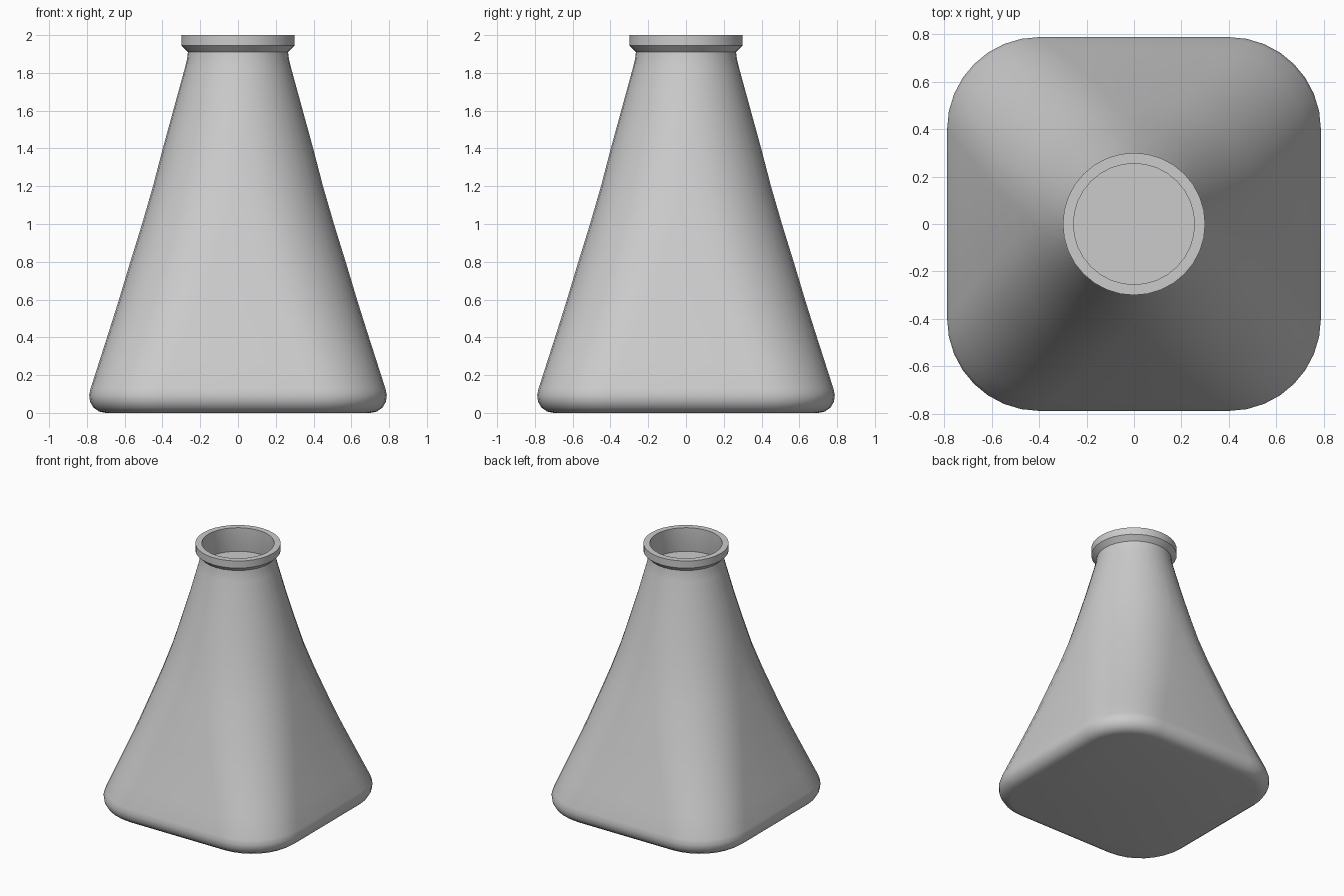
import bpy, bmesh, math

if "Cube" in bpy.data.objects:
    bpy.data.objects.remove(bpy.data.objects["Cube"])

SEG = 8  # segments per rounded corner


def ring(bm, w, f, z):
    """Rounded square: half width w, half length of the flat side f."""
    verts = []
    for q in range(4):
        base = q * math.pi / 2
        cx = f if q in (0, 3) else -f
        cy = f if q in (0, 1) else -f
        for i in range(SEG + 1):
            a = base + i / SEG * math.pi / 2
            verts.append(bm.verts.new((cx + (w - f) * math.cos(a),
                                       cy + (w - f) * math.sin(a), z)))
    return verts


def loft(name, sections, cap_start=False, cap_end=False):
    bm = bmesh.new()
    rings = [ring(bm, *s) for s in sections]
    n = len(rings[0])
    for a, b in zip(rings, rings[1:]):
        for i in range(n):
            j = (i + 1) % n
            bm.faces.new((a[i], a[j], b[j], b[i]))
    if cap_start:
        bm.faces.new(rings[0][::-1])
    if cap_end:
        bm.faces.new(rings[-1])
    bmesh.ops.remove_doubles(bm, verts=bm.verts, dist=0.0005)
    mesh = bpy.data.meshes.new(name)
    bm.to_mesh(mesh)
    bm.free()
    ob = bpy.data.objects.new(name, mesh)
    bpy.context.collection.objects.link(ob)
    bpy.ops.object.select_all(action='DESELECT')
    ob.select_set(True)
    bpy.context.view_layer.objects.active = ob
    bpy.ops.object.shade_smooth_by_angle(angle=math.radians(35))
    return ob


# Flask body: rounded-square foot blending into a round neck
body = [(0.70, 0.40, 0.0), (0.735, 0.40, 0.007), (0.764, 0.40, 0.027),
        (0.783, 0.40, 0.058), (0.788, 0.40, 0.095), (0.78, 0.39, 0.13),
        (0.735, 0.335, 0.27), (0.69, 0.28, 0.41), (0.63, 0.205, 0.60),
        (0.57, 0.14, 0.80), (0.508, 0.085, 1.0), (0.45, 0.04, 1.2),
        (0.398, 0.012, 1.4), (0.343, 0, 1.6), (0.28, 0, 1.83),
        (0.27, 0, 1.87), (0.265, 0, 1.91)]
loft("flask_body", body, cap_start=True)

# Flared lip and the inside of the mouth, closed by a shallow floor
mouth = [(0.265, 0, 1.91), (0.30, 0, 1.945), (0.30, 0, 2.0), (0.255, 0, 2.0),
         (0.255, 0, 1.915), (0.27, 0, 1.81)]
loft("lip_and_mouth", mouth, cap_end=True)
